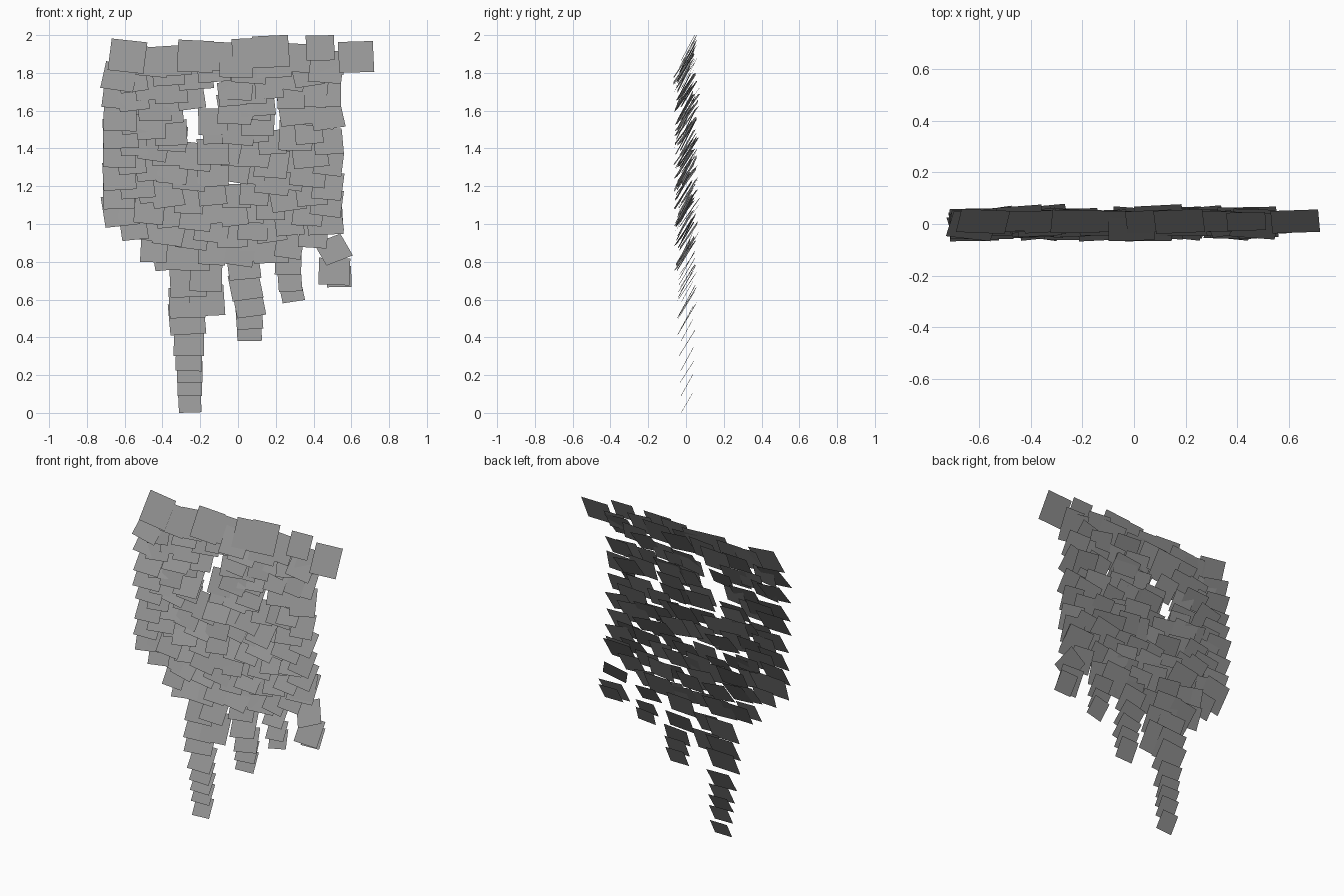
import bpy, bmesh, random
from math import radians
from mathutils import Matrix, Vector

random.seed(7)
grey = bpy.data.materials.new("dark_grey")
grey.diffuse_color = (0.30, 0.30, 0.30, 1)


def add_card(bm, x, z_low, size, roll=0.0, tilt=30.0, y=0.0, yaw=0.0):
    """Square leaf card leaning back, lowest corner at z_low; roll is clockwise."""
    rot = (Matrix.Rotation(radians(yaw), 3, 'Z')
           @ Matrix.Rotation(radians(-tilt), 3, 'X')
           @ Matrix.Rotation(radians(roll), 3, 'Y'))
    h = size / 2
    pts = [rot @ Vector((sx * h, 0, sz * h))
           for sx, sz in ((-1, -1), (1, -1), (1, 1), (-1, 1))]
    low = min(p.z for p in pts)
    mid = Vector((x, y, z_low - low))
    bm.faces.new([bm.verts.new(p + mid) for p in pts])


def finish(name, bm):
    mesh = bpy.data.meshes.new(name)
    bm.to_mesh(mesh)
    bm.free()
    mesh.materials.append(grey)
    obj = bpy.data.objects.new(name, mesh)
    bpy.context.collection.objects.link(obj)


# Top row of cards: x, low z, size, roll
bm = bmesh.new()
for x, z, s, r in [(-0.585, 1.795, 0.19, 7), (-0.44, 1.79, 0.16, 4),
                   (-0.34, 1.78, 0.18, -4), (-0.225, 1.80, 0.19, 3),
                   (-0.09, 1.81, 0.17, 2), (0.06, 1.82, 0.18, -3),
                   (0.175, 1.825, 0.19, -3), (0.30, 1.80, 0.17, 4),
                   (0.435, 1.865, 0.15, -1), (0.49, 1.79, 0.14, 2),
                   (0.625, 1.80, 0.185, -2)]:
    add_card(bm, x, z, s, r, 28, 0.01, 1)
finish("top_row_leaves", bm)

# Hanging tails: x, low z, size, roll
tails = {
    "long_tail_leaves": [(-0.255, 0.00, 0.12, -2), (-0.255, 0.09, 0.13, 0),
                         (-0.255, 0.16, 0.135, 1), (-0.26, 0.22, 0.14, 2),
                         (-0.26, 0.30, 0.16, 1), (-0.27, 0.41, 0.19, -4),
                         (-0.165, 0.51, 0.185, -3), (-0.27, 0.50, 0.19, -2),
                         (-0.265, 0.61, 0.19, -2), (-0.17, 0.64, 0.17, 2)],
    "middle_tail_leaves": [(0.06, 0.38, 0.13, -1), (0.06, 0.44, 0.14, -3),
                           (0.06, 0.50, 0.155, -9), (0.04, 0.59, 0.165, -9),
                           (0.03, 0.70, 0.17, -6)],
    "short_tail_leaves": [(0.285, 0.58, 0.12, -10), (0.275, 0.64, 0.125, -3),
                          (0.265, 0.73, 0.14, 1)],
    "right_tail_leaves": [(0.535, 0.665, 0.13, -1), (0.51, 0.675, 0.165, 2),
                          (0.505, 0.78, 0.155, -25), (0.47, 0.95, 0.165, -6)],
}
for name, cards in tails.items():
    bm = bmesh.new()
    for x, z, s, r in cards:
        add_card(bm, x, z, s, r, 30 + random.uniform(-2, 5), 0.005, 1)
    finish(name, bm)

# Main curtain: column x and its lowest z, with gaps kept open
columns = [(-0.635, 0.98), (-0.55, 0.91), (-0.46, 0.795), (-0.36, 0.75),
           (-0.24, 0.75), (-0.12, 0.78), (-0.01, 0.77), (0.08, 0.80),
           (0.18, 0.79), (0.28, 0.81), (0.38, 0.87), (0.475, 0.94)]
holes = [(-0.24, 1.535, 0.03, 0.055), (-0.13, 1.66, 0.025, 0.02),
         (0.205, 1.54, 0.012, 0.025)]
bm = bmesh.new()
for cx, z in columns:
    while z < 1.79:
        s = random.uniform(0.14, 0.19)
        x = cx + random.uniform(-0.02, 0.02)
        for hx, hz, hw, hh in holes:
            reach = s / 2 + hw
            if abs(x - hx) < reach and z - hh < hz < z + 0.88 * s + hh:
                x = hx + (reach if x > hx else -reach)
        x = max(-0.715 + s / 2, min(0.555 - s / 2, x))
        add_card(bm, x, z, s, random.uniform(-10, 10), random.uniform(26, 37),
                 random.uniform(-0.018, 0.018), random.uniform(-4, 4))
        z += random.uniform(0.09, 0.13)
finish("curtain_leaves", bm)
